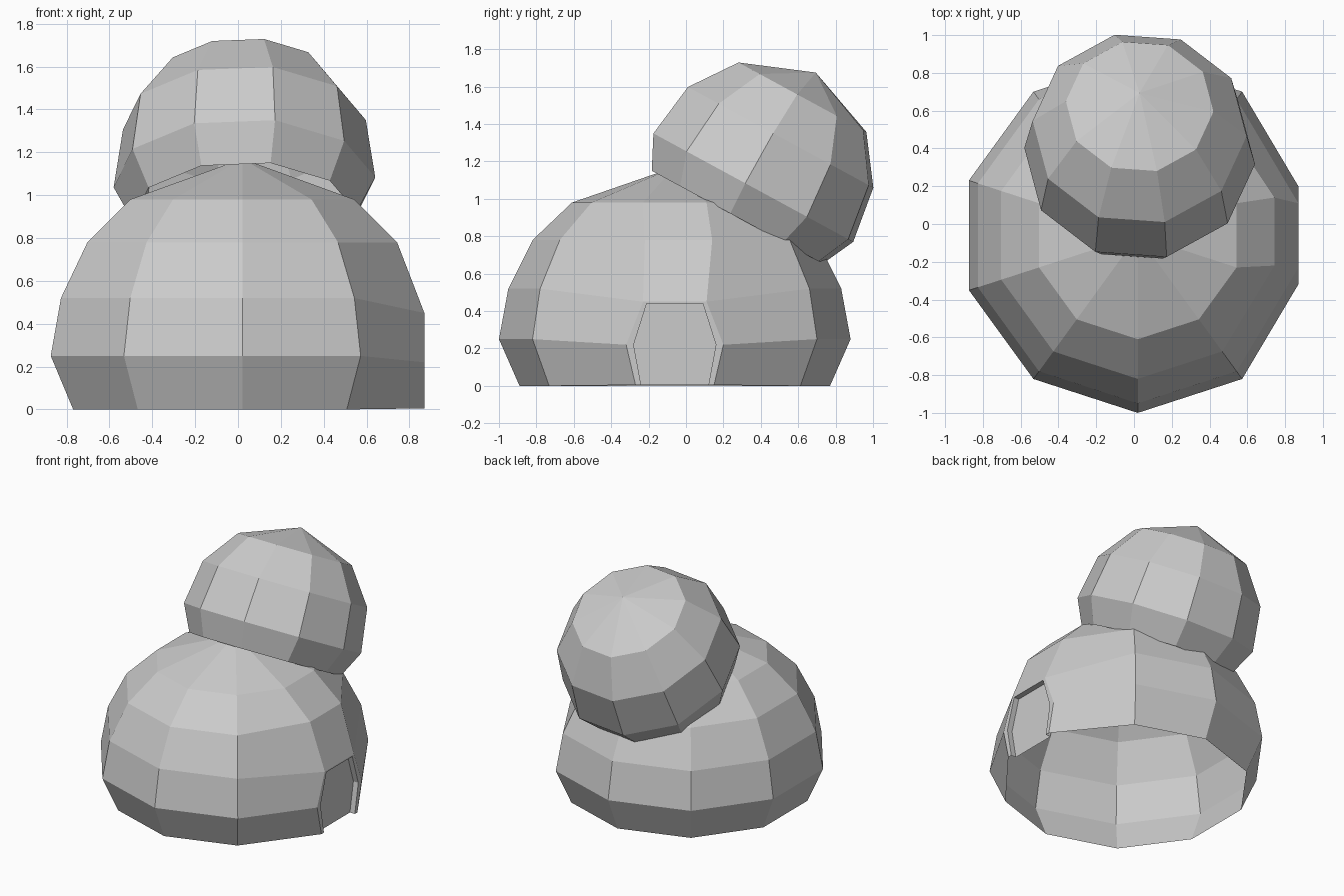
import bpy, bmesh
from math import sin, cos, radians
from mathutils import Matrix, Vector

if "Cube" in bpy.data.objects:
    bpy.data.objects.remove(bpy.data.objects["Cube"])

SIDES = 10


def lathe(bm, rings, pole_z, start, skip=()):
    """Stack ten-sided rings (radius, z) and close them at a pole; returns the ring verts."""
    rows = []
    for r, z in rings:
        rows.append([bm.verts.new((r * cos(radians(start + 36 * k)),
                                   r * sin(radians(start + 36 * k)), z))
                     for k in range(SIDES)])
    for i in range(len(rows) - 1):
        for k in range(SIDES):
            if (i, k) not in skip:
                n = (k + 1) % SIDES
                bm.faces.new((rows[i][k], rows[i][n], rows[i + 1][n], rows[i + 1][k]))
    pole = bm.verts.new((0, 0, pole_z))
    for k in range(SIDES):
        bm.faces.new((rows[-1][k], rows[-1][(k + 1) % SIDES], pole))
    return rows


def finish(bm, name, matrix):
    bm.transform(matrix)
    mesh = bpy.data.meshes.new(name)
    bm.to_mesh(mesh)
    bm.free()
    obj = bpy.data.objects.new(name, mesh)
    bpy.context.collection.objects.link(obj)
    return obj


# Body: open-bottomed dome, one side flattened around a recessed panel
center = Vector((0.02, -0.06, 0))
bm = bmesh.new()
rows = lathe(bm, [(0.83, 0), (0.94, 0.25), (0.89, 0.52), (0.76, 0.78), (0.55, 0.98)],
             1.17, -90, skip={(0, 2), (1, 2)})
opening = [(0.21, 0.005), (0.26, 0.22), (0.17, 0.45)]     # half width, height
inner = [(0.18, 0.005), (0.22, 0.22), (0.15, 0.44)]
for row, (w, z) in zip(rows, opening):
    row[2].co = (0.85, -w, z)
    row[3].co = (0.85, w, z)
rows[3][2].co.y, rows[3][3].co.y = -0.16, 0.2

# Side panel: narrow rim, then a shallow step inwards
outer_loop = [rows[i][2] for i in range(3)] + [rows[i][3] for i in (2, 1, 0)]


def side_loop(x):
    pts = [(-w, z) for w, z in inner] + [(w, z) for w, z in reversed(inner)]
    return [bm.verts.new((x, y, z)) for y, z in pts]


rim, back = side_loop(0.85), side_loop(0.81)
for a, b in ((outer_loop, rim), (rim, back)):
    for i in range(5):
        bm.faces.new((a[i], a[i + 1], b[i + 1], b[i]))
bm.faces.new(back)
bmesh.ops.recalc_face_normals(bm, faces=bm.faces)
finish(bm, "body", Matrix.Translation(center))

# Head: smaller tilted dome resting on the back of the body
bm = bmesh.new()
lathe(bm, [(0.535, -0.18), (0.625, 0), (0.58, 0.306), (0.40, 0.55)], 0.70, -76.5)
bmesh.ops.recalc_face_normals(bm, faces=bm.faces)
finish(bm, "head", Matrix.Translation((0.03, 0.36, 1.06))
       @ Matrix.Rotation(radians(-28.5), 4, 'X')
       @ Matrix.Diagonal((0.98, 1, 1, 1)))
